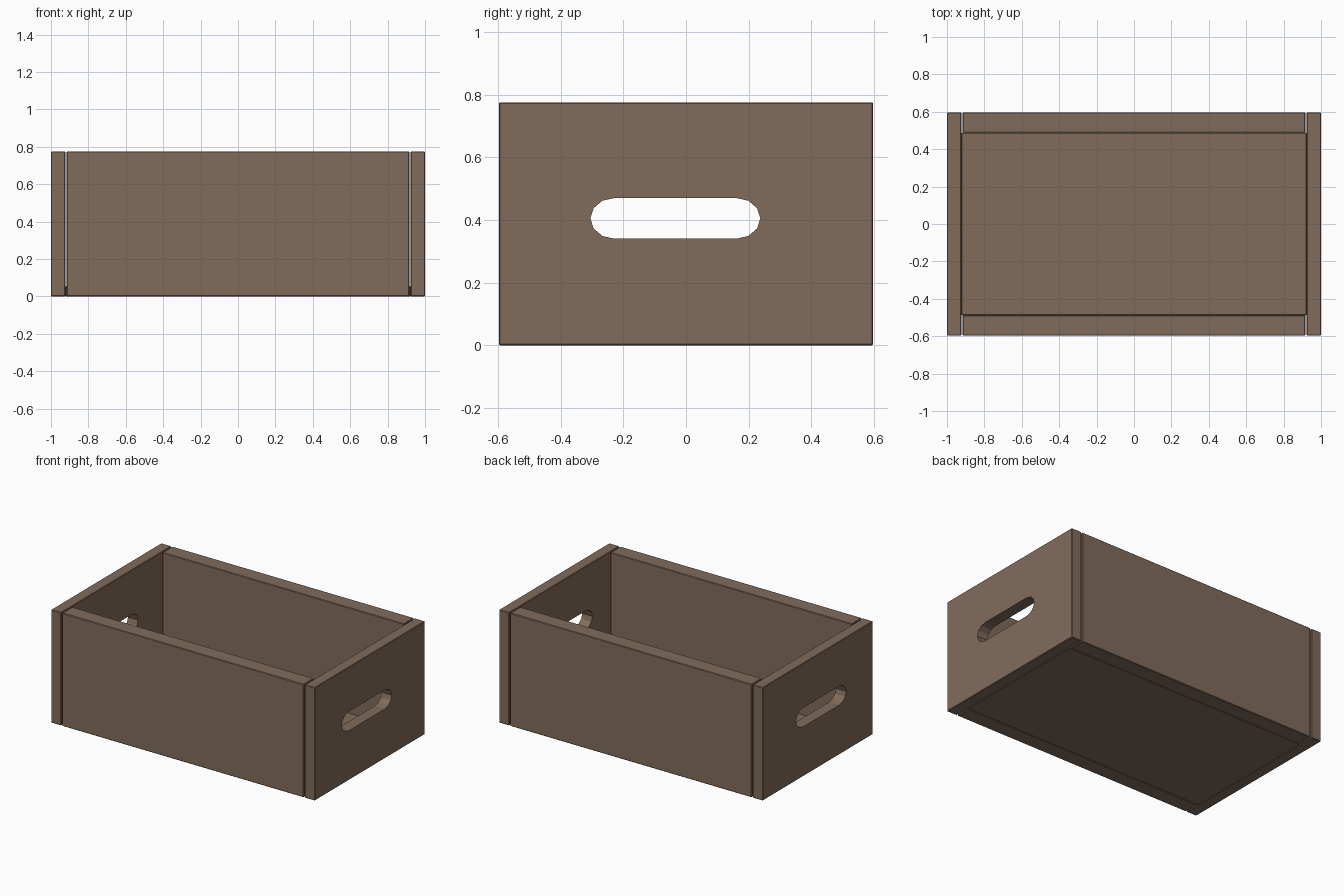
import bpy, bmesh, math

if "Cube" in bpy.data.objects:
    bpy.data.objects.remove(bpy.data.objects["Cube"])

wood = bpy.data.materials.new("brown wood")
wood.diffuse_color = (0.22, 0.15, 0.105, 1)
wood.use_nodes = True
wood.node_tree.nodes["Principled BSDF"].inputs["Base Color"].default_value = wood.diffuse_color

W, H = 0.597, 0.775      # half depth, height
END, IN = 1.0, 0.923     # outer and inner x of the end panels
SIDE_X, SIDE_Y = 0.916, 0.488
CHAMFER = 0.004


def finish(name, bm):
    bmesh.ops.recalc_face_normals(bm, faces=bm.faces)
    me = bpy.data.meshes.new(name)
    bm.to_mesh(me)
    bm.free()
    me.materials.append(wood)
    ob = bpy.data.objects.new(name, me)
    bpy.context.collection.objects.link(ob)
    return ob


def chamfer(bm, edges):
    bmesh.ops.bevel(bm, geom=edges, offset=CHAMFER, segments=1,
                    affect='EDGES', profile=0.5)


def board(name, lo, hi):
    bm = bmesh.new()
    bmesh.ops.create_cube(bm, size=1)
    for v in bm.verts:
        v.co = [hi[i] if v.co[i] > 0 else lo[i] for i in range(3)]
    chamfer(bm, bm.edges[:])
    return finish(name, bm)


def handle_outline():
    # rounded slot with six-sided half-ellipse ends
    pts = []
    for cy, start in ((0.16, -90), (-0.228, 90)):
        for k in range(7):
            a = math.radians(start + 30 * k)
            pts.append((cy + 0.077 * math.cos(a), 0.405 + 0.065 * math.sin(a)))
    return pts


def end_panel(name, x0, x1):
    bm = bmesh.new()
    edges = []
    for loop in ([(-W, 0), (W, 0), (W, H), (-W, H)], handle_outline()):
        vs = [bm.verts.new((x0, y, z)) for y, z in loop]
        edges += [bm.edges.new((vs[i], vs[i - 1])) for i in range(len(vs))]
    bmesh.ops.triangle_fill(bm, edges=edges, use_beauty=True)
    ext = bmesh.ops.extrude_face_region(bm, geom=bm.faces[:], use_keep_orig=True)
    for v in ext["geom"]:
        if isinstance(v, bmesh.types.BMVert):
            v.co.x = x1
    bmesh.ops.recalc_face_normals(bm, faces=bm.faces)
    # merge flat triangles, then chamfer only the outer box edges
    bmesh.ops.dissolve_limit(bm, angle_limit=0.02, verts=bm.verts, edges=bm.edges)
    rim = [e for e in bm.edges if len(e.link_faces) == 2
           and e.calc_face_angle() > 1
           and all(abs(v.co.y) > W - 0.001 for v in e.verts)]
    chamfer(bm, rim)
    return finish(name, bm)


# ends with hand holes
end_panel("right_end_panel", IN, END)
end_panel("left_end_panel", -END, -IN)

# long sides, set slightly apart from the ends
board("front_panel", (-SIDE_X, -W, 0), (SIDE_X, -SIDE_Y, H))
board("back_panel", (-SIDE_X, SIDE_Y, 0), (SIDE_X, W, H))

# floor
board("floor_panel", (-IN, -SIDE_Y, 0), (IN, SIDE_Y, 0.055))
